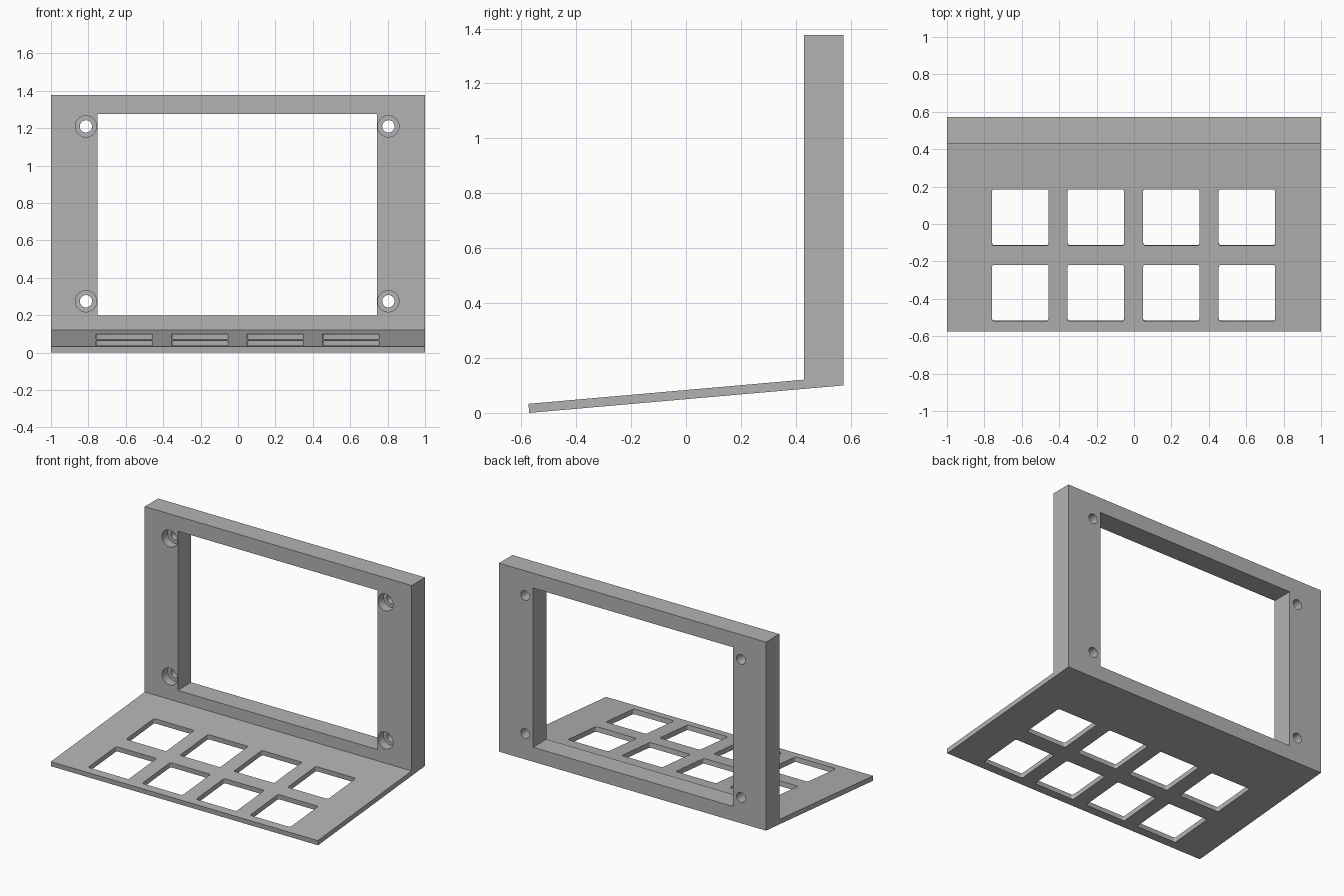
import bpy, bmesh, math
from mathutils import Matrix, Vector

cube = bpy.data.objects.get("Cube")
if cube:
    bpy.data.objects.remove(cube, do_unlink=True)

grey = bpy.data.materials.new("plain grey")
grey.use_nodes = True
colour = (0.45, 0.45, 0.45, 1)
grey.diffuse_color = colour
grey.node_tree.nodes["Principled BSDF"].inputs["Base Color"].default_value = colour


def make_object(name, bm):
    bmesh.ops.recalc_face_normals(bm, faces=bm.faces)
    mesh = bpy.data.meshes.new(name)
    bm.to_mesh(mesh)
    bm.free()
    obj = bpy.data.objects.new(name, mesh)
    bpy.context.collection.objects.link(obj)
    mesh.materials.append(grey)
    return obj


def add_box(bm, size, matrix, corner=0):
    verts = bmesh.ops.create_cube(bm, size=1)["verts"]
    bmesh.ops.scale(bm, vec=size, verts=verts)
    edges = {e for v in verts for e in v.link_edges}
    if corner:
        # Round only the upright corners
        upright = [e for e in edges
                   if abs(e.verts[0].co.z - e.verts[1].co.z) > size[2] / 2]
        for v in verts:
            v.tag = True
        made = bmesh.ops.bevel(bm, geom=upright, offset=corner, segments=4,
                               profile=0.5, affect='EDGES')
        verts = {v for f in made["faces"] for v in f.verts} | {v for v in verts if v.is_valid}
    bmesh.ops.transform(bm, matrix=matrix, verts=list(verts))


def cut(target, cutter):
    cutter.hide_render = True
    mod = target.modifiers.new(cutter.name, 'BOOLEAN')
    mod.operation = 'DIFFERENCE'
    mod.solver = 'EXACT'
    mod.object = cutter
    bpy.context.view_layer.objects.active = target
    bpy.ops.object.modifier_apply(modifier=mod.name)
    bpy.data.objects.remove(cutter, do_unlink=True)


# Bracket body: upright frame and sloping shelf, one extruded side profile
FRONT, BACK, TOP = 0.43, 0.573, 1.377
profile = [(-0.571, 0), (BACK, 0.1), (BACK, TOP), (FRONT, TOP),
           (FRONT, 0.121), (-0.574, 0.033)]
bm = bmesh.new()
face = bm.faces.new([bm.verts.new((-1, y, z)) for y, z in profile])
side = bmesh.ops.extrude_face_region(bm, geom=[face])["geom"]
bmesh.ops.translate(bm, vec=(2, 0, 0),
                    verts=[g for g in side if isinstance(g, bmesh.types.BMVert)])
body = make_object("frame_and_shelf", bm)

# Screen window
bm = bmesh.new()
add_box(bm, (1.497, 1, 1.078), Matrix.Translation((-0.004, BACK, 0.737)))
cut(body, make_object("window_cutter", bm))

# Two rows of four key openings, square to the sloping shelf
slope = math.radians(5)
bm = bmesh.new()
for y in (-0.369, 0.035):
    z = 0.121 + (y - FRONT) * math.tan(slope)
    for col in range(4):
        x = -0.002 + (col - 1.5) * 0.404
        place = Matrix.Translation((x, y, z)) @ Matrix.Rotation(slope, 4, 'X')
        add_box(bm, (0.302, 0.302, 0.2), place, corner=0.012)
cut(body, make_object("key_cutter", bm))

# Screw holes, then the wider recesses for the screw heads
for name, radius, middle, depth in (("hole_cutter", 0.033, BACK, 0.5),
                                    ("recess_cutter", 0.057, FRONT, 0.12)):
    bm = bmesh.new()
    for x in (-0.813, 0.804):
        for z in (0.275, 1.21):
            place = Matrix.Translation((x, middle, z)) @ Matrix.Rotation(math.pi / 2, 4, 'X')
            bmesh.ops.create_cone(bm, cap_ends=True, segments=32, radius1=radius,
                                  radius2=radius, depth=depth, matrix=place)
    cut(body, make_object(name, bm))

# Smooth round holes, crisp flat faces
bpy.ops.object.select_all(action='DESELECT')
body.select_set(True)
bpy.context.view_layer.objects.active = body
bpy.ops.object.shade_smooth_by_angle(angle=math.radians(30))
